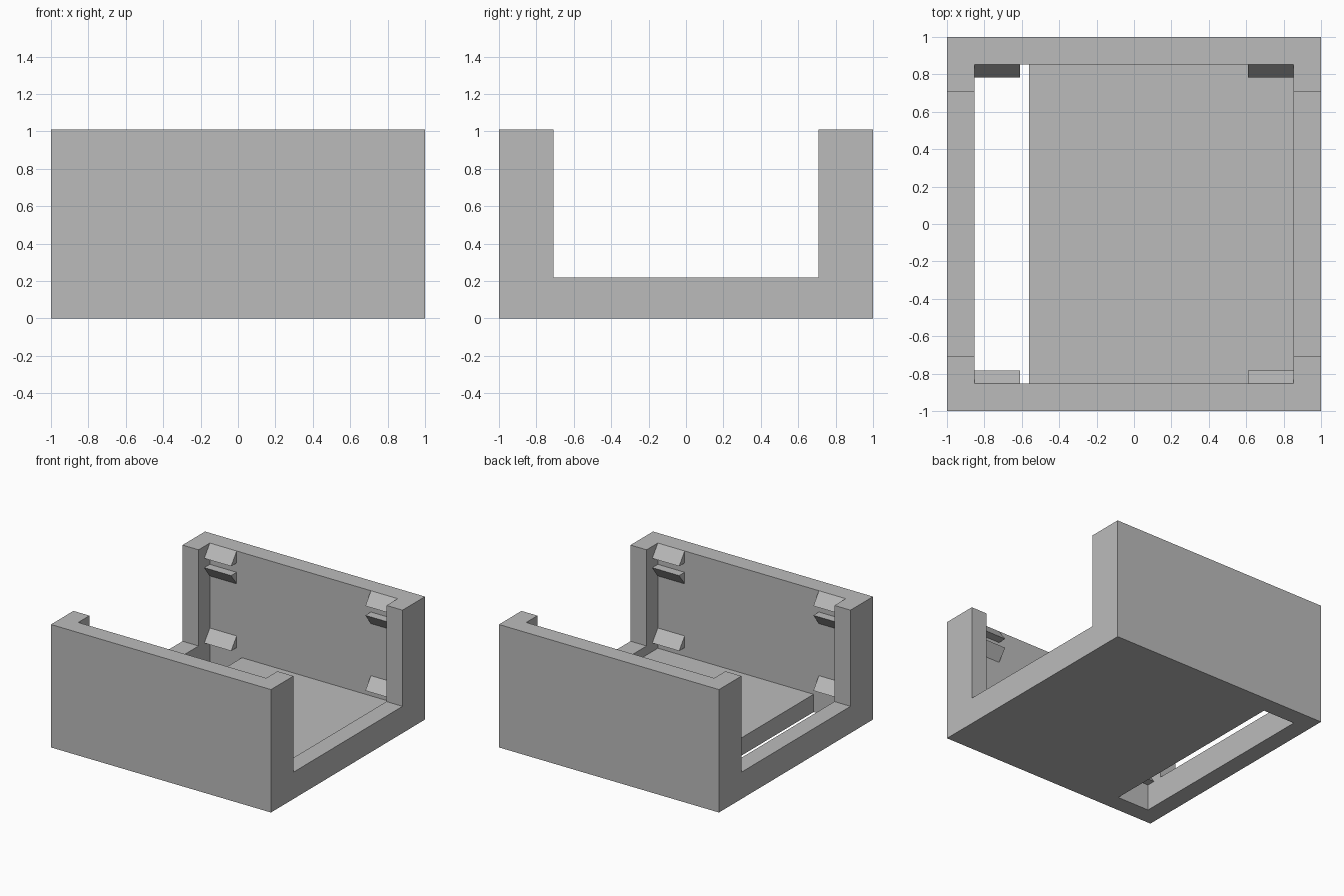
import bpy
import bmesh

if "Cube" in bpy.data.objects:
    bpy.data.objects.remove(bpy.data.objects["Cube"], do_unlink=True)

HEIGHT = 1.01
INNER = 0.854      # inside face of the walls
FLOOR = 0.146      # floor thickness

grey = bpy.data.materials.new("plain grey")
grey.use_nodes = True
grey.diffuse_color = (0.5, 0.5, 0.5, 1)
grey.node_tree.nodes["Principled BSDF"].inputs["Base Color"].default_value = (0.5, 0.5, 0.5, 1)


def prism(name, profile, x0, x1):
    """Extrude a (y, z) profile along x."""
    bm = bmesh.new()
    face = bm.faces.new([bm.verts.new((x0, y, z)) for y, z in profile])
    moved = bmesh.ops.extrude_face_region(bm, geom=[face])["geom"]
    verts = [v for v in moved if isinstance(v, bmesh.types.BMVert)]
    bmesh.ops.translate(bm, vec=(x1 - x0, 0, 0), verts=verts)
    bmesh.ops.recalc_face_normals(bm, faces=bm.faces)
    mesh = bpy.data.meshes.new(name)
    bm.to_mesh(mesh)
    bm.free()
    mesh.materials.append(grey)
    obj = bpy.data.objects.new(name, mesh)
    bpy.context.collection.objects.link(obj)
    return obj


def box(name, x0, x1, y, z0, z1):
    """Box that is symmetric in y."""
    return prism(name, [(-y, z0), (y, z0), (y, z1), (-y, z1)], x0, x1)


def cut(target, cutter):
    mod = target.modifiers.new("cut", "BOOLEAN")
    mod.operation = "DIFFERENCE"
    mod.solver = "EXACT"
    mod.object = cutter
    bpy.context.view_layer.objects.active = target
    bpy.ops.object.modifier_apply(modifier=mod.name)
    bpy.data.objects.remove(cutter, do_unlink=True)


# Open case: cavity, wide notch through both side walls, slot in the floor
case = box("case", -1, 1, 1, 0, HEIGHT)
cut(case, box("cavity_cutter", -INNER, INNER, INNER, FLOOR, 1.3))
cut(case, box("notch_cutter", -1.2, 1.2, 0.708, 0.22, 1.3))
cut(case, box("slot_cutter", -INNER, -0.562, INNER, -0.2, 0.4))

# Wedge clips in the corners: (level, height at the wall tip, height of the flat ledge)
CLIPS = [("upper", HEIGHT, 0.912), ("middle", 0.74, 0.835), ("lower", 0.312, 0.216)]
for end, side in (("front", -1), ("back", 1)):
    wall, lip = side * INNER, side * 0.782
    for hand, x0, x1 in (("right", -INNER, -0.61), ("left", 0.61, INNER)):
        for level, tip, ledge in CLIPS:
            prism(f"{end}_{hand}_{level}_clip",
                  [(wall, tip), (wall, ledge), (lip, ledge)], x0, x1)
